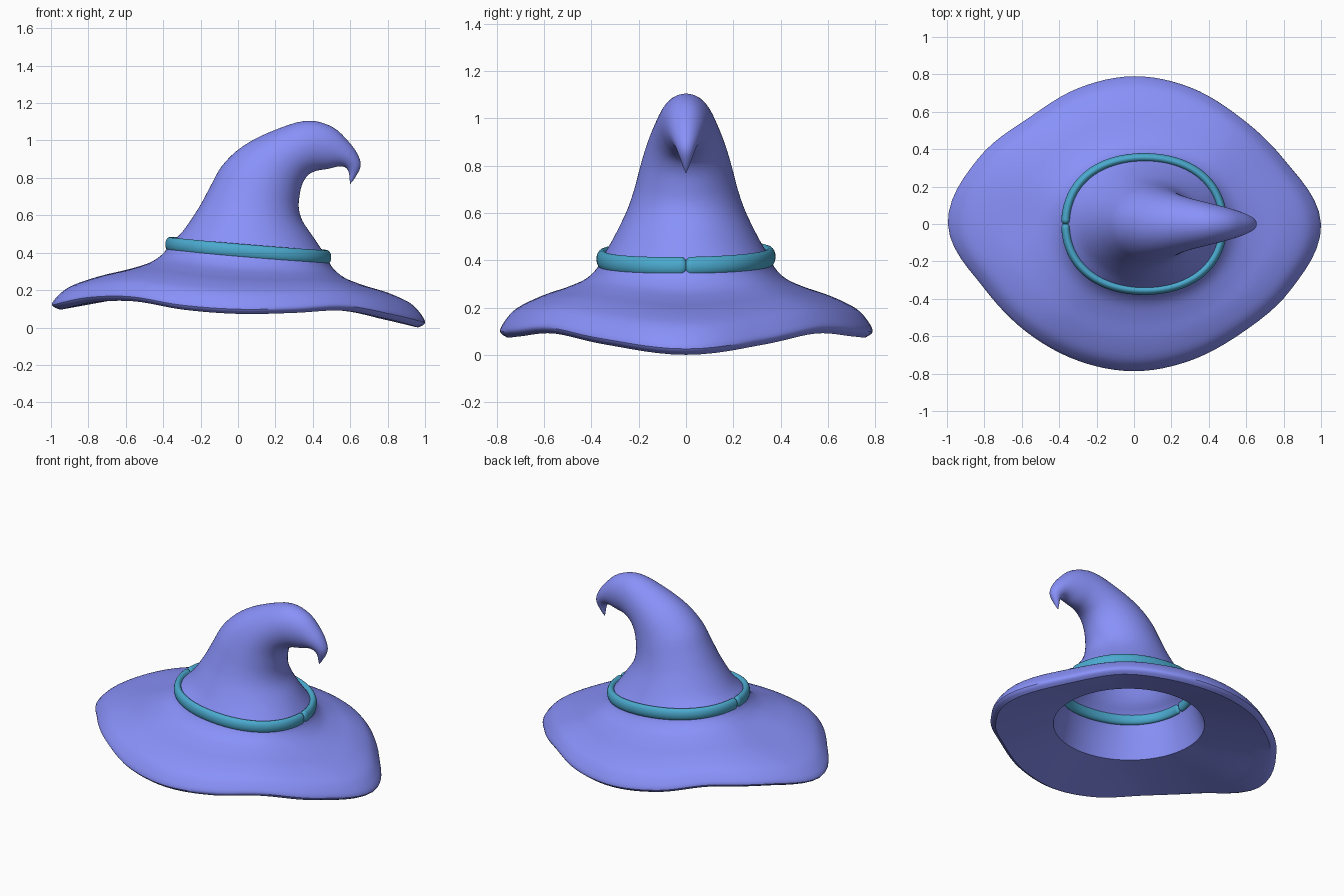
import bpy, bmesh
from math import cos, sin, pi, sqrt
from mathutils import Vector

if "Cube" in bpy.data.objects:
    bpy.data.objects.remove(bpy.data.objects["Cube"])

N = 96      # points around each ring
SUB = 4     # smooth steps between rings


def catmull(a, b, c, d, t):
    return 0.5 * (2 * b + (c - a) * t + (2 * a - 5 * b + 4 * c - d) * t * t
                  + (3 * b - a - 3 * c + d) * t ** 3)


def around(values, theta):
    """Closed smooth interpolation of evenly spaced values."""
    n = len(values)
    u = (theta / (2 * pi) * n) % n
    i = int(u)
    return catmull(*[values[(i + k) % n] for k in (-1, 0, 1, 2)], u - i)


def refine(rings):
    """Smooth in-between rings."""
    out, last = [], len(rings) - 1
    for i in range(last):
        q = [rings[max(0, min(last, i + k))] for k in (-1, 0, 1, 2)]
        for s in range(SUB):
            out.append([catmull(*p, s / SUB) for p in zip(*q)])
    return out + [rings[-1]]


def skin(bm, rings, caps=False):
    vs = [[bm.verts.new(p) for p in r] for r in rings]
    n = len(vs[0])
    for a, b in zip(vs, vs[1:]):
        for j in range(n):
            k = (j + 1) % n
            bm.faces.new((a[j], a[k], b[k], b[j]))
    if caps:
        bm.faces.new(vs[0][::-1])
        bm.faces.new(vs[-1])


def finish(bm, name, color, angle):
    bmesh.ops.remove_doubles(bm, verts=bm.verts, dist=0.0002)
    bmesh.ops.recalc_face_normals(bm, faces=bm.faces)
    me = bpy.data.meshes.new(name)
    bm.to_mesh(me)
    bm.free()
    ob = bpy.data.objects.new(name, me)
    bpy.context.collection.objects.link(ob)
    mat = bpy.data.materials.new(name + "_color")
    mat.diffuse_color = color
    mat.use_nodes = True
    mat.node_tree.nodes["Principled BSDF"].inputs["Base Color"].default_value = mat.diffuse_color
    me.materials.append(mat)
    bpy.ops.object.select_all(action='DESELECT')
    ob.select_set(True)
    bpy.context.view_layer.objects.active = ob
    bpy.ops.object.shade_smooth_by_angle(angle=angle)


ANG = [2 * pi * i / N for i in range(N)]


def fuller(a):
    """Swells an ellipse a little on its diagonals."""
    return 1 + .03 * sin(2 * a) ** 2


def oval(left, right, half_y, inset=0.0, full=False):
    """Ring through two points of the side outline, with a half width in y."""
    l, r = Vector((left[0], 0, left[1])), Vector((right[0], 0, right[1]))
    c, h = (l + r) / 2, (r - l) / 2
    h = h * (1 - inset / h.length)
    return [c + (h * cos(a) + Vector((0, (half_y - inset) * sin(a), 0)))
            * (fuller(a) if full else 1) for a in ANG]


# Crown sections: left point, right point, half width
crown = [((-.365, .445), (.475, .375), .355), ((-.295, .515), (.405, .48), .305),
         ((-.21, .64), (.345, .57), .252), ((-.15, .75), (.325, .64), .22),
         ((-.085, .865), (.33, .71), .195), ((.02, .965), (.345, .77), .17),
         ((.17, 1.045), (.375, .815), .143), ((.36, 1.105), (.42, .838), .115),
         ((.50, 1.075), (.48, .848), .09), ((.595, .99), (.54, .862), .065),
         ((.645, .915), (.575, .855), .045), ((.655, .86), (.592, .83), .03),
         ((.625, .80), (.597, .79), .012)]

# Brim edge: radius and height every 22.5 degrees
radius = [1.0, .877, .805, .79, .79, .785, .80, .905, .995,
          .875, .815, .79, .787, .79, .82, .91]
half_z = [0, .042, .09, .078, .073, .095, .14, .135, .095]
height = half_z + half_z[-2:0:-1]
edge = [Vector((around(radius, a) * cos(a), around(radius, a) * sin(a),
                around(height, a) + .025)) for a in ANG]
base = oval(*crown[0], full=True)


def brim_ring(t, f):
    ring = []
    for e, b in zip(edge, base):
        p = e.lerp(b, t)
        p.z = e.z + (b.z - e.z) * f
        ring.append(p)
    return ring


lip = [e.lerp(b, .07) for e, b in zip(edge, base)]
for p, e in zip(lip, edge):
    p.z = e.z - .025
hole = oval((-.43, .19), (.51, .155), .44)

# Hat: outer skin, underside of brim, hollow inside
bm = bmesh.new()
outer = [lip, edge]
outer += [brim_ring(t, f) for t, f in ((.05, .15), (.16, .31), (.38, .46),
                                       (.62, .57), (.82, .69), (.94, .84))]
outer += [base] + [oval(*c) for c in crown[1:]]
outer.append([Vector((.6, 0, .768))] * N)
skin(bm, refine(outer))
skin(bm, [[p.lerp(q, t) for p, q in zip(lip, hole)] for t in (0, .25, .5, .75, 1)])
inner = [hole, oval((-.39, .35), (.49, .29), .385)]
inner += [oval(*c, inset=.012 + .002 * i, full=i == 0) for i, c in enumerate(crown[:9])]
inner.append([Vector((.54, 0, .93))] * N)
skin(bm, refine(inner))
finish(bm, "hat", (.25, .285, .95, 1), 0.6)

# Band: two half loops meeting in a pinched seam on each side
bm = bmesh.new()
for start in (0, pi):
    rings = []
    for i in range(81):
        d = i / 80
        d = d * d * (3 - 2 * d)
        a = start + pi * d
        x, y = .055 + .42 * cos(a) * fuller(a), .355 * sin(a) * fuller(a)
        c = Vector((x, y, .41 - .083 * (x - .055) + .015 * y))
        out = Vector((cos(a) / .42, sin(a) / .355, 0)).normalized()
        s = min(1, .5 + .5 * sqrt(min(d, 1 - d) / .015))
        rings.append([c + out * (.024 * s * cos(b)) + Vector((0, 0, .039 * s * sin(b)))
                      for b in (2 * pi * k / 20 for k in range(20))])
    skin(bm, rings, caps=True)
finish(bm, "hat_band", (.07, .40, .62, 1), 0.9)
